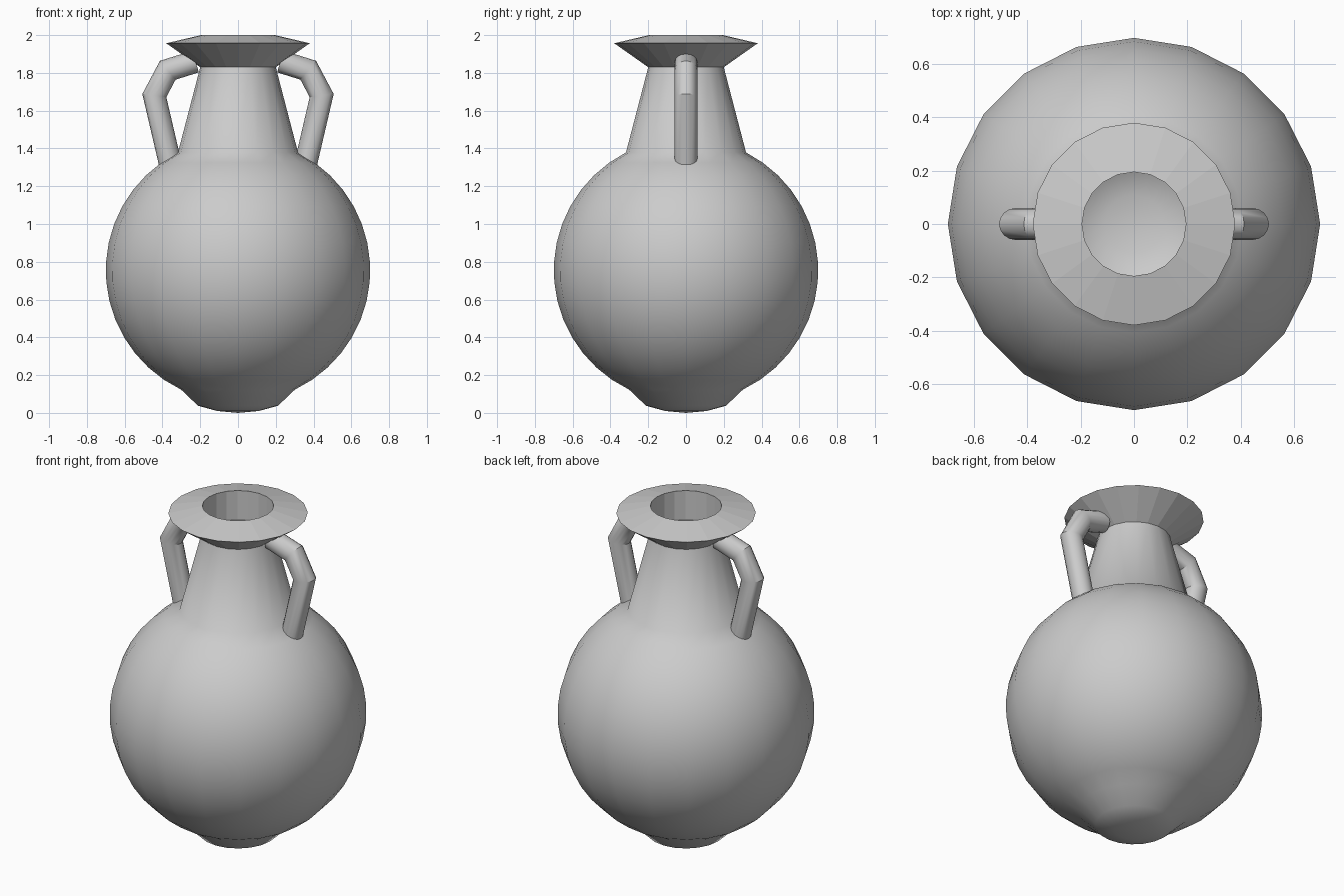
import bpy, bmesh, math
from mathutils import Vector

if "Cube" in bpy.data.objects:
    bpy.data.objects.remove(bpy.data.objects["Cube"])

SIDES = 20


def make_object(name, bm, smooth=True):
    bmesh.ops.remove_doubles(bm, verts=bm.verts, dist=1e-5)
    bmesh.ops.recalc_face_normals(bm, faces=bm.faces)
    for f in bm.faces:
        f.smooth = smooth
    mesh = bpy.data.meshes.new(name)
    bm.to_mesh(mesh)
    bm.free()
    obj = bpy.data.objects.new(name, mesh)
    bpy.context.collection.objects.link(obj)
    return obj


def lathe(name, profile, smooth=True):
    """Spin an (r, z) profile around the z axis."""
    bm = bmesh.new()
    verts = [bm.verts.new((r, 0, z)) for r, z in profile]
    edges = [bm.edges.new(pair) for pair in zip(verts, verts[1:])]
    bmesh.ops.spin(bm, geom=verts + edges, cent=(0, 0, 0), axis=(0, 0, 1),
                   angle=math.tau, steps=SIDES, use_merge=False)
    return make_object(name, bm, smooth)


def tube(name, path, radius, sides=16):
    """Mitred round tube along an (x, z) path."""
    pts = [Vector(p) for p in path]
    dirs = [(b - a).normalized() for a, b in zip(pts, pts[1:])]
    bm = bmesh.new()
    rings = []
    for i, p in enumerate(pts):
        before, after = dirs[max(i - 1, 0)], dirs[min(i, len(dirs) - 1)]
        mid = (before + after).normalized()
        side = Vector((mid.y, -mid.x)) * (radius / mid.dot(after))
        ring = []
        for k in range(sides):
            a = math.tau * k / sides
            q = p + side * math.cos(a)
            ring.append(bm.verts.new((q.x, radius * math.sin(a), q.y)))
        rings.append(ring)
    for r0, r1 in zip(rings, rings[1:]):
        for k in range(sides):
            n = (k + 1) % sides
            bm.faces.new((r0[k], r0[n], r1[n], r1[k]))
    bm.faces.new(rings[0])
    bm.faces.new(rings[-1])
    return make_object(name, bm)


# Round belly with small foot and tapering neck, open at the top
body = [(0, 0), (0.11, 0.01), (0.212, 0.038)]
start, end = math.radians(-64.5), math.radians(63)
for i in range(16):
    a = start + (end - start) * i / 15
    body.append((0.7 * math.cos(a), 0.755 + 0.7 * math.sin(a)))
body += [(0.2, 1.83)]
lathe("body", body)

# Flared, faceted lip around the mouth
lathe("lip", [(0.2, 1.83), (0.38, 1.957), (0.195, 2.0), (0.195, 1.83), (0.2, 1.83)],
      smooth=False)

# Pair of bent handles
handle_path = [(0.345, 1.26), (0.443, 1.68), (0.372, 1.814), (0.225, 1.86)]
for name, sign in (("handle_right", 1), ("handle_left", -1)):
    handle = tube(name, [(sign * x, z) for x, z in handle_path], 0.06)
    bpy.ops.object.select_all(action='DESELECT')
    handle.select_set(True)
    bpy.context.view_layer.objects.active = handle
    bpy.ops.object.shade_smooth_by_angle(angle=math.radians(30))
